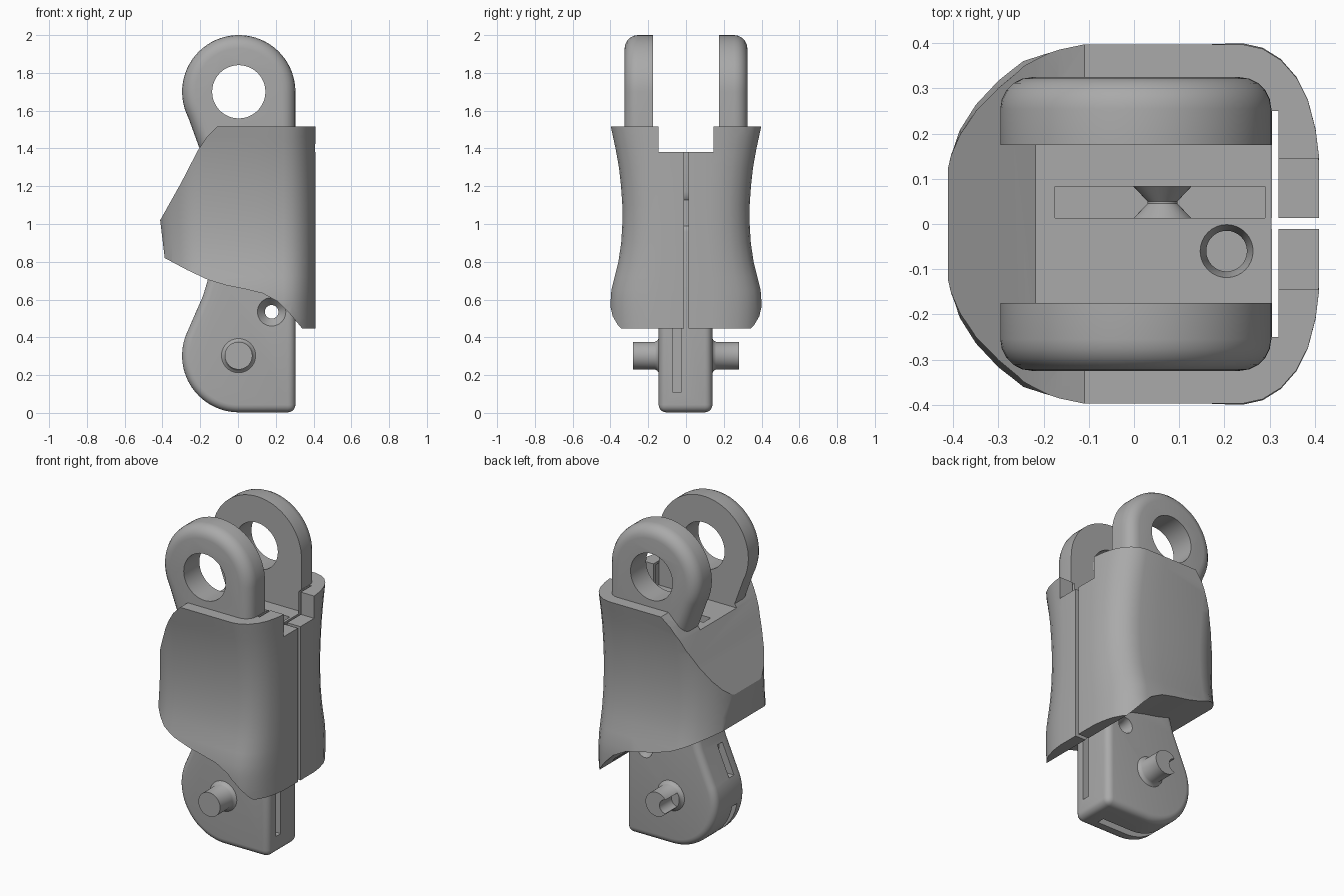
import bpy, bmesh
from math import cos, sin, pi, radians
from mathutils import Matrix

cube = bpy.data.objects.get("Cube")
if cube:
    bpy.data.objects.remove(cube, do_unlink=True)

grey = bpy.data.materials.new("plain grey")
grey.use_nodes = True
COLOUR = (0.4, 0.4, 0.4, 1)
grey.diffuse_color = COLOUR
grey.node_tree.nodes["Principled BSDF"].inputs["Base Color"].default_value = COLOUR


def add_mesh(name, bm):
    bmesh.ops.recalc_face_normals(bm, faces=bm.faces)
    me = bpy.data.meshes.new(name)
    bm.to_mesh(me)
    bm.free()
    me.materials.append(grey)
    ob = bpy.data.objects.new(name, me)
    bpy.context.collection.objects.link(ob)
    return ob


def loft(name, rings):
    bm = bmesh.new()
    loops = [[bm.verts.new(p) for p in ring] for ring in rings]
    n = len(loops[0])
    for a, b in zip(loops, loops[1:]):
        for i in range(n):
            j = (i + 1) % n
            bm.faces.new((a[i], a[j], b[j], b[i]))
    bm.faces.new(loops[0])
    bm.faces.new(loops[-1])
    return add_mesh(name, bm)


def prism(name, outline, y0, y1):
    return loft(name, [[(x, y, z) for x, z in outline] for y in (y0, y1)])


def box(name, x0, x1, y0, y1, z0, z1):
    return prism(name, [(x0, z0), (x1, z0), (x1, z1), (x0, z1)], y0, y1)


def lathe_y(name, x, z, profile, n=40):
    """Round part about a line along y; profile holds (radius, y)."""
    return loft(name, [[(x + r * cos(2 * pi * i / n), y, z + r * sin(2 * pi * i / n))
                        for i in range(n)] for r, y in profile])


def arc(cx, cz, r, a0, a1, n):
    return [(cx + r * cos(radians(a0 + (a1 - a0) * i / n)),
             cz + r * sin(radians(a0 + (a1 - a0) * i / n))) for i in range(n + 1)]


def apply_mod(ob, mod):
    bpy.context.view_layer.objects.active = ob
    bpy.ops.object.modifier_apply(modifier=mod.name)


def combine(ob, other, operation):
    mod = ob.modifiers.new("combine", 'BOOLEAN')
    mod.operation = operation
    mod.solver = 'EXACT'
    mod.object = other
    apply_mod(ob, mod)
    bpy.data.objects.remove(other, do_unlink=True)


def round_edges(ob, width):
    mod = ob.modifiers.new("round", 'BEVEL')
    mod.width = width
    mod.segments = 5
    mod.limit_method = 'ANGLE'
    mod.angle_limit = radians(50)
    mod.use_clamp_overlap = False
    apply_mod(ob, mod)


def smooth(ob):
    bpy.ops.object.select_all(action='DESELECT')
    ob.select_set(True)
    bpy.context.view_layer.objects.active = ob
    bpy.ops.object.shade_smooth_by_angle(angle=radians(30))


# Outer shell: rounded sections that pinch in at the waist
half = [(0.41, 0.0), (0.41, 0.145), (0.402, 0.21), (0.385, 0.275), (0.36, 0.325),
        (0.325, 0.365), (0.285, 0.39), (0.24, 0.4), (0.1, 0.4), (-0.19, 0.4),
        (-0.245, 0.388), (-0.3, 0.348), (-0.35, 0.295), (-0.385, 0.235), (-0.405, 0.18),
        (-0.415, 0.13), (-0.415, 0.0)]
section = half + [(x, -y) for x, y in half[-2:0:-1]]
waist = [(0.4, 0.39), (0.5, 0.398), (0.58, 0.4), (0.65, 0.395), (0.72, 0.378), (0.8, 0.358),
         (0.9, 0.343), (1.0, 0.337), (1.1, 0.337), (1.2, 0.344), (1.3, 0.355),
         (1.4, 0.373), (1.46, 0.386), (1.55, 0.405)]
body = loft("finger_segment", [[(x, y * w / 0.4, z) for x, y in section] for z, w in waist])

# Side outline of the shell trims its top slope and its curved lower rim
trim = [(0.5, 0.447), (0.34, 0.447), (0.27, 0.53), (0.21, 0.59), (0.13, 0.633), (0.04, 0.655),
        (-0.06, 0.675), (-0.16, 0.705), (-0.27, 0.757), (-0.388, 0.82), (-0.412, 1.02),
        (-0.3, 1.22), (-0.215, 1.385), (-0.165, 1.46), (-0.11, 1.515), (0.5, 1.515)]
combine(body, prism("shell_trim", trim, -1, 1), 'INTERSECT')

# Gap behind the front plate, slit down its middle
combine(body, box("plate_gap", 0.306, 0.32, -0.25, 0.25, 0.3, 1.7), 'DIFFERENCE')
combine(body, box("plate_slit", 0.29, 0.5, -0.011, 0.013, 0.3, 1.7), 'DIFFERENCE')
combine(body, box("plate_notch", 0.3, 0.5, -0.145, 0.145, 1.38, 1.7), 'DIFFERENCE')

# Upper fork lugs
lug = [(-0.2, 1.1), (0.304, 1.1)] + arc(0.004, 1.7, 0.3, 0, 207, 40) + [(-0.2, 1.39)]
fork = prism("fork", lug, -0.325, 0.325)
round_edges(fork, 0.07)
combine(body, fork, 'UNION')
combine(body, box("fork_gap", -0.5, 0.3055, -0.175, 0.175, 1.38, 2.2), 'DIFFERENCE')
combine(body, lathe_y("fork_hole", 0.004, 1.7, [(0.141, -1), (0.141, 1)], 48), 'DIFFERENCE')

# Lower tongue
tongue_outline = [(0.304, 0.003), (0.304, 1.0), (-0.1, 1.0), (-0.155, 0.72), (-0.185, 0.62)] + \
    arc(0.004, 0.303, 0.3, 158, 270, 28)
tongue = prism("tongue", tongue_outline, -0.145, 0.14)
round_edges(tongue, 0.04)
combine(body, tongue, 'UNION')

# Cord slots in the tongue
for y0, y1, x0, x1, z0, z1 in [(-0.072, -0.025, 0.2, 0.31, 0.11, 0.75),
                               (-0.072, -0.025, -0.32, -0.17, 0.42, 0.6),
                               (-0.072, -0.025, 0.0, 0.2, -0.1, 0.05)]:
    combine(body, box("cord_slot", x0, x1, y0, y1, z0, z1), 'DIFFERENCE')
ring = arc(0.0, 0.303, 0.25, 190, 272, 16) + arc(0.0, 0.303, 0.36, 272, 190, 16)
combine(body, prism("cord_groove", ring, -0.072, -0.025), 'DIFFERENCE')

# Cross hole with countersinks
sink = [(0.08, -0.3), (0.076, -0.146), (0.036, -0.1), (0.036, 0.1), (0.05, 0.145), (0.05, 0.2)]
combine(body, lathe_y("cross_hole", 0.178, 0.535, sink), 'DIFFERENCE')

# Cord slot and cord hole in the fork floor
combine(body, box("floor_slot", -0.175, 0.29, 0.013, 0.083, 1.0, 1.6), 'DIFFERENCE')
drill = loft("floor_hole", [[(0.205 + r * cos(pi * i / 16), -0.06 + r * sin(pi * i / 16), z)
                             for i in range(32)]
                            for r, z in [(0.045, 0.9), (0.045, 1.33), (0.06, 1.385), (0.06, 1.5)]])
combine(body, drill, 'DIFFERENCE')
smooth(body)

# Spool inside the floor slot
spool = lathe_y("cord_spool", 0.063, 1.2, [(0.067, 0.01), (0.033, 0.045), (0.033, 0.05), (0.067, 0.086)])
smooth(spool)

# Hinge pin flared at the root, with a bite out of its back end
pin = lathe_y("hinge_pin", 0.003, 0.303,
              [(0.073, -0.28), (0.073, -0.165), (0.08, -0.152), (0.095, -0.142),
               (0.095, 0.137), (0.08, 0.147), (0.073, 0.16), (0.073, 0.28)])
combine(pin, lathe_y("pin_bite", -0.06, 0.303, [(0.042, 0.165), (0.042, 0.4)], 24), 'DIFFERENCE')
smooth(pin)
